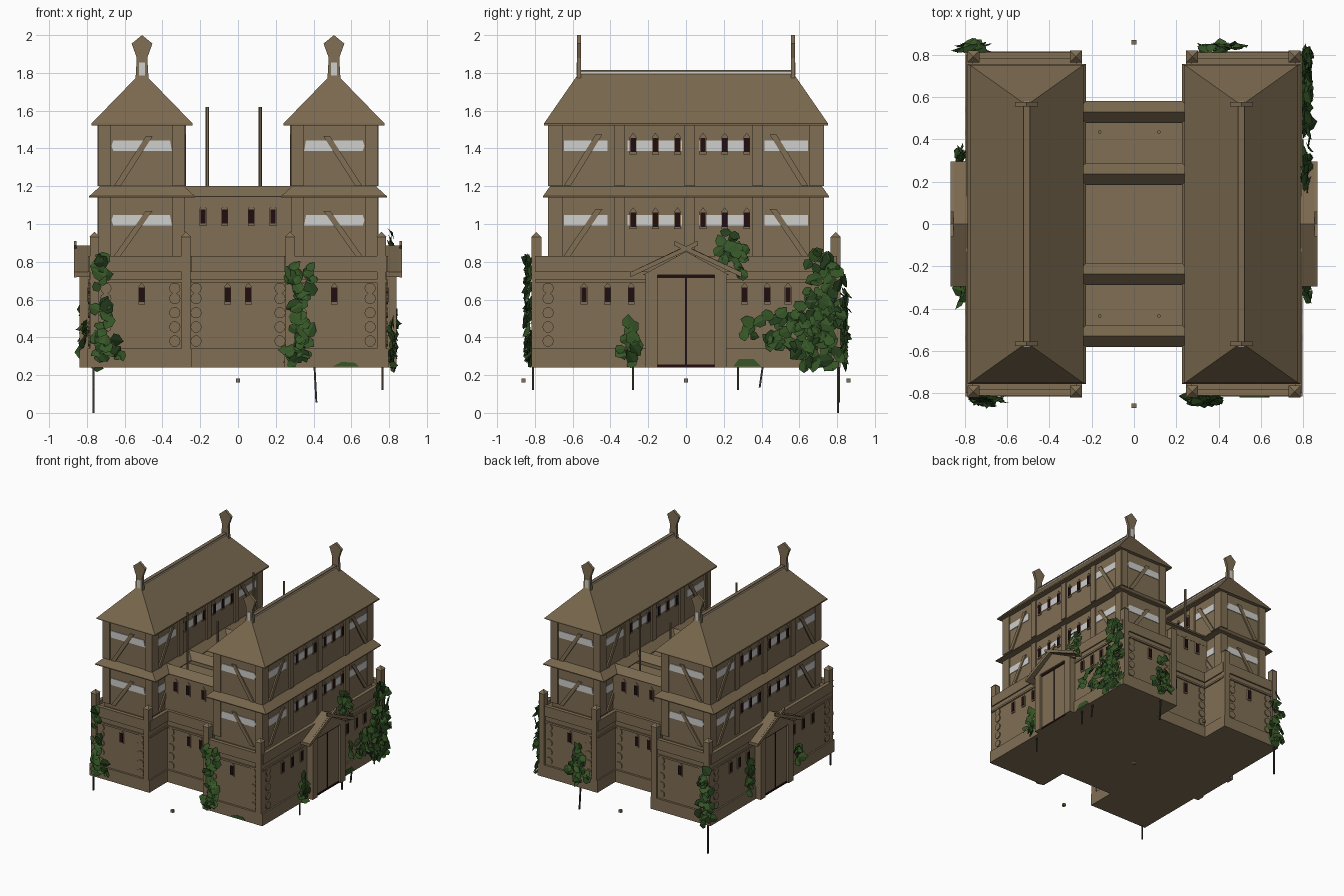
import bpy, bmesh, math, random
from mathutils import Vector, Matrix

if "Cube" in bpy.data.objects:
    bpy.data.objects.remove(bpy.data.objects["Cube"])
random.seed(4)

def material(name, rgb):
    m = bpy.data.materials.new(name)
    m.diffuse_color = (*rgb, 1)
    m.use_nodes = True
    m.node_tree.nodes["Principled BSDF"].inputs["Base Color"].default_value = m.diffuse_color
    return m

WOOD = material("weathered_wood", (.215, .157, .088))
ROOF = material("roof_wood", (.195, .141, .078))
DARK = material("dark_opening", (.016, .004, .005))
PALE = material("pale_plaster", (.62, .62, .61))
LEAF = material("ivy_green", (.036, .092, .02))
LEAF2 = material("ivy_dark_green", (.018, .048, .012))
STEM = material("vine_stem", (.045, .038, .028))
parts = {}
SIGNS = {"": [(1, 1)], "x": [(1, 1), (-1, 1)], "y": [(1, 1), (1, -1)],
         "xy": [(1, 1), (-1, 1), (1, -1), (-1, -1)]}

def mesh_of(name, mat):
    if name not in parts:
        parts[name] = (bmesh.new(), mat)
    return parts[name][0]

def hull(name, mat, pts, mir="xy"):
    """Convex solid around points, repeated by mirroring."""
    bm = mesh_of(name, mat)
    for sx, sy in SIGNS[mir]:
        vs = [bm.verts.new((p[0] * sx, p[1] * sy, p[2])) for p in pts]
        bmesh.ops.convex_hull(bm, input=vs)

def box(name, mat, x, y, z, mir="xy"):
    hull(name, mat, [(a, b, c) for a in x for b in y for c in z], mir)

def plate(name, mat, axis, plane, depth, outline, mir="xy"):
    """Outline (u, z) on a wall facing along axis, pushed out by depth."""
    hull(name, mat, [(d, u, z) if axis == "x" else (u, d, z)
                     for d in (plane, plane + depth) for u, z in outline], mir)

def rect(u0, u1, z0, z1):
    return [(u0, z0), (u1, z0), (u1, z1), (u0, z1)]

def slit(axis, plane, u, z, mir, s=1):
    """Arrow slit: dark opening in a frame with a pointed head."""
    plate("slit_frames", WOOD, axis, plane, .008 * s,
          rect(u - .018, u + .018, z - .05, z + .042) + [(u, z + .065)], mir)
    plate("slit_openings", DARK, axis, plane, .012 * s, rect(u - .014, u + .014, z - .038, z + .038), mir)

def brace(axis, plane, u0, z0, u1, z1, mir, s):
    plate("diagonal_braces", WOOD, axis, plane, .011 * s,
          [(u0 - .018, z0), (u0 + .018, z0), (u1 - .018, z1), (u1 + .018, z1)], mir)

# lower log walls of the two wings
box("wing_lower_wall", WOOD, (.255, .785), (-.8, .8), (.24, .8), "x")
box("wing_plinth", WOOD, (.245, .797), (-.817, .817), (.24, .34), "x")
for z0, z1 in ((.69, .705), (.745, .83)):
    plate("wall_rails", WOOD, "y", .78, .032, rect(.255, .785, z0, z1))
    plate("wall_rails", WOOD, "x", .765, .03, rect(-.8, .8, z0, z1), "x")
    plate("wall_rails", WOOD, "x", .275, -.03, rect(.57, .8, z0, z1))
    plate("wall_rails", WOOD, "y", .55, .024, rect(-.27, .27, z0, z1), "y")
for px in (.275, .76):
    box("corner_posts", WOOD, (px - .024, px + .024), (.765, .818), (.24, .93))
    hull("corner_posts", WOOD, [(px + a, .792 + b, .93) for a in (-.028, .028) for b in (-.028, .028)]
         + [(px, .792, .958)])

# round log ends near the corners
for z in (.38, .455, .53, .605, .66):
    ring = lambda u: [(u + .03 * math.cos(t * math.pi / 5), z + .03 * math.sin(t * math.pi / 5)) for t in range(10)]
    for u in (.335, .7):
        plate("log_ends", WOOD, "y", .79, .018, ring(u))
    plate("log_ends", WOOD, "x", .775, .018, ring(.73))
    plate("log_ends", WOOD, "y", .555, .016, ring(.222))
slit("y", .8, .51, .625, "xy")
for u in (-.54, -.415, -.29, .31, .43, .54):
    slit("x", .785, u, .625, "x")

# upper two storeys of each wing
X0, X1, Y1 = .288, .732, .72
box("wing_upper_wall", WOOD, (X0, X1), (-Y1, Y1), (.8, 1.53), "x")
for base in (.83, 1.2):
    top = base + .33
    zc = base + (.19 if base < 1 else .215)
    low = rect(0, 0, zc - .028, zc + .028)[0][1]
    # end walls with plaster strip and braces
    for a, b in ((X0 - .006, X0 + .06), (X1 - .06, X1 + .006)):
        plate("timber_posts", WOOD, "y", Y1 - .06, .07, rect(a, b, base, top))
    plate("plaster_panels", PALE, "y", Y1, .005, [(.35, low), (.66, low), (.67, zc), (.66, zc + .028), (.36, zc + .028)])
    brace("y", Y1, .64, base, .47, zc + .05, "xy", 1)
    for plane, s in ((X1, 1), (X0, -1)):
        for u in (-.35, .02, .38):
            plate("timber_posts", WOOD, "x", plane, .012 * s, rect(u - .028, u + .028, base, top), "x")
        plate("timber_posts", WOOD, "x", plane, .008 * s, rect(.65, .725, base, top))
        plate("plaster_panels", PALE, "x", plane, .005 * s, rect(.415, .645, low, zc + .028))
        for a, b in ((-.31, -.02), (.07, .34)):
            plate("plaster_panels", PALE, "x", plane, .005 * s, rect(a, b, low, zc + .028), "x")
        brace("x", plane, .63, base, .46, zc + .06, "xy", s)
        for u in (-.28, -.162, -.045, .09, .205, .322):
            slit("x", plane, u, zc + .003, "x", s)

def ring_rect(hx, hy, z, cx=.508):
    return [(cx + a * hx, b * hy, z) for a in (-1, 1) for b in (-1, 1)]

# skirt roofs, hipped main roofs and ridges
hull("skirt_roof", ROOF, ring_rect(.28, .757, 1.14) + ring_rect(.28, .757, 1.147) + ring_rect(.222, .72, 1.2), "x")
hull("main_roof", ROOF, ring_rect(.268, .752, 1.522) + ring_rect(.268, .752, 1.532)
     + ring_rect(.012, .57, 1.795), "x")
box("ridge_core", PALE, (.496, .52), (-.56, .56), (1.79, 1.806), "x")
box("ridge_cap", ROOF, (.493, .523), (-.565, .565), (1.806, 1.815), "x")
# gable finials
F = .508
plate("roof_finials", WOOD, "y", .555, .022, [(F - .035, 1.76), (F + .035, 1.76), (F + .028, 1.88), (F - .028, 1.88)])
plate("roof_finials", WOOD, "y", .555, .022, [(F - .028, 1.88), (F + .028, 1.88), (F + .055, 1.955), (F, 2), (F - .055, 1.955)])
plate("finial_insets", PALE, "y", .577, .004, rect(F - .015, F + .015, 1.785, 1.855))

# linking hall with double capped walls
box("link_lower_wall", WOOD, (-.29, .29), (-.563, .563), (.24, .8), "")
box("link_plinth", WOOD, (-.29, .29), (-.58, .58), (.24, .34), "")
box("link_upper_block", WOOD, (-.3, .3), (-.55, .55), (.8, 1.1), "")
for y in (.53, .237):
    box("link_parapet", WOOD, (-.29, .29), (y - .022, y + .022), (1.09, 1.16), "y")
    hull("parapet_cap", ROOF, [(a, y + b, 1.145) for a in (-.29, .29) for b in (-.052, .052)]
         + [(a, y, 1.2) for a in (-.29, .29)], "y")
for u in (.07, .185):
    slit("y", .55, u, 1.04, "xy")
slit("y", .563, .055, .625, "xy")
# flag poles
for x in (-.162, .118):
    hull("flag_poles", WOOD, [(x + .009 * math.cos(t * math.pi / 3), .435 + .009 * math.sin(t * math.pi / 3), z)
                              for t in range(6) for z in (1.09, 1.62)], "y")

# side porches: posts, door, gable roof
box("porch_posts", WOOD, (.78, .84), (.15, .215), (.24, .74))
box("porch_door", WOOD, (.78, .822), (-.15, .15), (.24, .72), "x")
plate("porch_gable", WOOD, "x", .78, .06, [(-.23, .73), (.23, .73), (0, .855)], "x")
for u0, u1, z0, z1 in ((-.15, .15, .24, .255), (-.15, .15, .715, .73), (-.004, .004, .255, .715)):
    plate("door_gaps", DARK if u1 > .1 else WOOD, "x", .822, .004, rect(u0, u1, z0, z1), "x")
plate("porch_roof", ROOF, "x", .77, .085, [(.295, .72), (.295, .745), (0, .885), (0, .86)])
plate("crossed_bargeboards", WOOD, "x", .855, .014, [(.295, .718), (.295, .745), (-.06, .91), (-.06, .885)])

# small marker blocks below the base
for y in (-.86, 0, .86):
    box("marker_block", WOOD, (-.011, .011), (y - .011, y + .011), (.16, .182), "")

# climbing ivy: overlapping angular leaves filling ellipses on a wall
def ivy(axis, plane, s, blobs):
    for cu, cz, ru, rz in blobs:
        for i in range(int(ru * rz * 1700) + 4):
            a, r = random.uniform(0, 6.283), math.sqrt(random.random())
            u, z = cu + ru * r * math.cos(a), cz + rz * r * math.sin(a)
            d = plane + s * random.uniform(.015, .045)
            c = Vector((d, u, z) if axis == "x" else (u, d, z))
            out = Vector((s, 0, 0) if axis == "x" else (0, s, 0))
            out += Vector([random.uniform(-.55, .55) for _ in range(3)]) + Vector((0, 0, .25))
            spin = out.to_track_quat("Z", "Y").to_matrix() @ Matrix.Rotation(random.uniform(0, 6.28), 3, "Z")
            size = random.uniform(.028, .045)
            dark = random.random() < .3
            bm = mesh_of("ivy_shade_leaves" if dark else "ivy_leaves", LEAF2 if dark else LEAF)
            shape = ((0, -1), (.8, -.5), (.75, .35), (0, 1.1), (-.75, .35), (-.8, -.5))
            vs = [bm.verts.new(c + spin @ Vector((p * size, q * size, -.25 * size * abs(p)))) for p, q in shape]
            bm.faces.new((vs[0], vs[1], vs[2], vs[3]))
            bm.faces.new((vs[0], vs[3], vs[4], vs[5]))

ivy("x", .79, 1, [(.72, .7, .09, .16), (.57, .44, .28, .1), (.66, .53, .16, .1), (.7, .3, .12, .08),
                  (.22, .88, .07, .08), (.29, .8, .03, .1), (-.3, .32, .06, .06), (-.3, .43, .03, .06)])
ivy("x", -.79, -1, [(.32, .5, .03, .2), (-.33, .38, .04, .1)])
ivy("y", -.81, -1, [(-.72, .73, .04, .12), (-.73, .5, .05, .15), (-.69, .34, .09, .07),
                    (.34, .7, .08, .1), (.34, .48, .05, .2), (.31, .31, .07, .06)])
ivy("y", .81, 1, [(.42, .36, .1, .09), (.4, .5, .05, .12), (-.76, .6, .06, .16), (-.77, .36, .07, .12)])
# hanging roots
for x, y, lean, z in ((-.765, .805, 0, 0), (.4, .81, .015, .055), (.765, -.28, 0, .12),
                      (.765, .275, 0, .12), (.765, .42, -.03, .135), (-.765, -.81, 0, .12)):
    hull("ivy_roots", STEM, [(x + a + (lean if y > .8 and zz == z else 0), y + b + (lean if y < .8 and zz == z else 0), zz)
                             for a in (-.005, .005) for b in (-.005, .005) for zz in (z, .34)], "")
# moss tufts on the plinth
plate("moss_patches", LEAF, "y", -.817, -.004, [(.5, .245), (.64, .245), (.62, .265), (.55, .27)], "")
plate("moss_patches", LEAF, "x", .797, .004, [(.25, .245), (.4, .245), (.36, .285), (.28, .285)], "")

# turn the collected geometry into objects
for name, (bm, mat) in parts.items():
    if "leaves" not in name:
        bmesh.ops.dissolve_limit(bm, angle_limit=.01, verts=bm.verts, edges=bm.edges)
        bmesh.ops.recalc_face_normals(bm, faces=bm.faces)
    me = bpy.data.meshes.new(name)
    bm.to_mesh(me)
    bm.free()
    me.materials.append(mat)
    bpy.context.collection.objects.link(bpy.data.objects.new(name, me))
